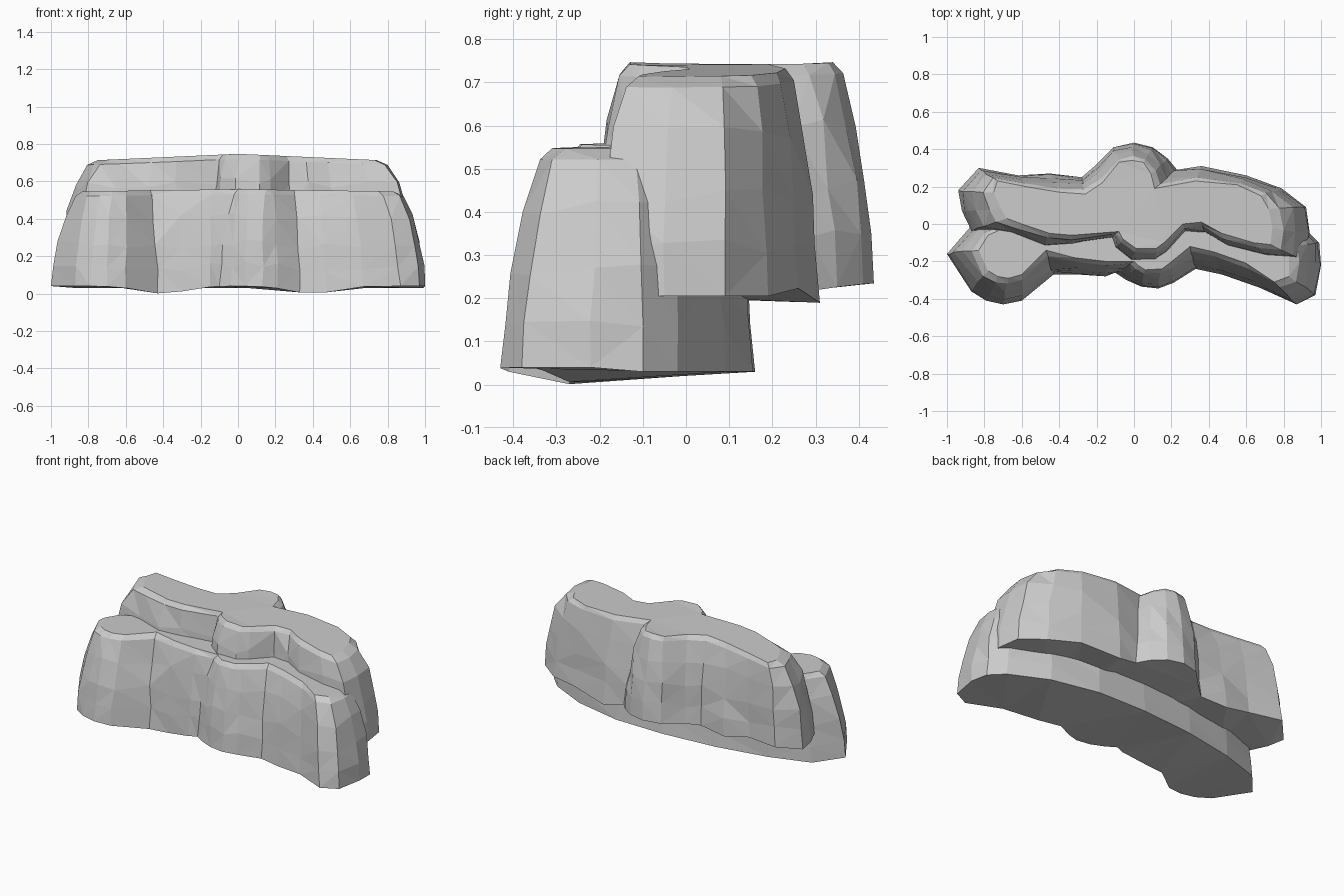
import bpy, bmesh, math, random

random.seed(4)

# (inset from foot to brow, height fraction): a bulging rock wall with a worn top rim
PROFILE = [(0, 0), (0.09, 0.22), (0.22, 0.45), (0.45, 0.73), (0.76, 0.95), (1, 1)]


def rock_slab(name, outline, foot_z, brow_z, bulges):
    """Loft a faceted slab; outline points are (foot x, foot y, brow x, brow y)."""
    bm = bmesh.new()
    rings = []
    for i, (inset, f) in enumerate(PROFILE):
        ring = []
        for fx, fy, bx, by in outline:
            t = inset ** 1.25 if bulges(fx, fy) else inset
            x, y = fx + (bx - fx) * t, fy + (by - fy) * t
            z = foot_z(fx, fy) * (1 - f) + brow_z(bx) * f
            if 0 < i < len(PROFILE) - 1:
                x += random.uniform(-0.006, 0.006)
                y += random.uniform(-0.006, 0.006)
                if i < len(PROFILE) - 2:
                    z += random.uniform(-0.02, 0.02)
            ring.append(bm.verts.new((x, y, z)))
        rings.append(ring)
    n = len(outline)
    for lo, hi in zip(rings, rings[1:]):
        for k in range(n):
            j = (k + 1) % n
            bm.faces.new((lo[k], lo[j], hi[j], hi[k]))
    bm.faces.new(rings[0][::-1])
    bm.faces.new(rings[-1])
    bmesh.ops.triangulate(bm, faces=bm.faces[:])
    bmesh.ops.recalc_face_normals(bm, faces=bm.faces[:])
    me = bpy.data.meshes.new(name)
    bm.to_mesh(me)
    bm.free()
    ob = bpy.data.objects.new(name, me)
    bpy.context.collection.objects.link(ob)
    return ob


def wave(x):
    """Two shallow dips in the underside, either side of the middle."""
    return 0.04 * math.exp(-((abs(x) - 0.4) / 0.17) ** 2)


# Lower front slab, counter-clockwise from its left tip
lower = [
    (-1.00, -0.16, -0.83, -0.14), (-0.87, -0.36, -0.78, -0.25), (-0.79, -0.41, -0.73, -0.28),
    (-0.70, -0.43, -0.67, -0.29), (-0.60, -0.41, -0.60, -0.27), (-0.43, -0.27, -0.47, -0.14),
    (-0.30, -0.27, -0.32, -0.18), (-0.15, -0.28, -0.15, -0.20), (-0.10, -0.26, 0.00, -0.20),
    (-0.04, -0.30, 0.02, -0.22), (0.04, -0.335, 0.06, -0.245), (0.13, -0.345, 0.15, -0.24),
    (0.21, -0.315, 0.19, -0.21), (0.33, -0.24, 0.30, -0.12), (0.47, -0.27, 0.43, -0.15),
    (0.67, -0.34, 0.60, -0.21), (0.87, -0.43, 0.75, -0.31), (0.97, -0.38, 0.83, -0.28),
    (1.00, -0.22, 0.83, -0.19), (0.99, -0.10, 0.82, -0.12), (0.91, -0.02, 0.75, -0.05),
    (0.68, 0.09, 0.60, 0.03), (0.38, 0.155, 0.35, 0.07), (0.05, 0.16, 0.05, 0.07),
    (-0.30, 0.13, -0.30, 0.05), (-0.62, 0.07, -0.60, 0.02), (-0.87, -0.01, -0.78, -0.06),
]
rock_slab("lower_rock_slab", lower,
          lambda x, y: 0.04 - (wave(x) if y < -0.1 else 0.01),
          lambda x: 0.558 - 0.014 * abs(x),
          lambda x, y: x > 0.9)

# Upper back slab, counter-clockwise from its left tip
upper = [
    (-0.94, 0.18, -0.75, 0.17), (-0.92, 0.07, -0.71, 0.08), (-0.87, -0.035, -0.68, 0.03),
    (-0.68, -0.07, -0.60, 0.00), (-0.50, -0.14, -0.45, -0.05), (-0.33, -0.13, -0.33, -0.06),
    (-0.14, -0.085, -0.08, -0.04), (-0.11, -0.14, -0.06, -0.08), (-0.02, -0.21, 0.01, -0.13),
    (0.12, -0.22, 0.12, -0.13), (0.18, -0.17, 0.16, -0.10), (0.29, -0.06, 0.26, 0.00),
    (0.38, -0.06, 0.36, 0.01), (0.52, -0.14, 0.47, -0.05), (0.74, -0.19, 0.64, -0.10),
    (0.92, -0.20, 0.73, -0.11), (0.94, -0.05, 0.74, -0.02), (0.92, 0.09, 0.72, 0.08),
    (0.79, 0.19, 0.68, 0.15), (0.60, 0.26, 0.55, 0.21), (0.36, 0.31, 0.33, 0.23),
    (0.23, 0.29, 0.11, 0.19), (0.18, 0.35, 0.09, 0.27), (0.10, 0.41, 0.05, 0.33),
    (0.00, 0.435, -0.01, 0.34), (-0.11, 0.41, -0.08, 0.33), (-0.21, 0.31, -0.17, 0.22),
    (-0.28, 0.25, -0.26, 0.16), (-0.45, 0.27, -0.40, 0.17), (-0.62, 0.26, -0.58, 0.20),
    (-0.83, 0.30, -0.73, 0.23),
]
rock_slab("upper_rock_slab", upper,
          lambda x, y: 0.235 - (1.2 * wave(x) if y > 0.2 else 0.03),
          lambda x: 0.747 - 0.045 * abs(x),
          lambda x, y: y < 0 or abs(x) > 0.85)
